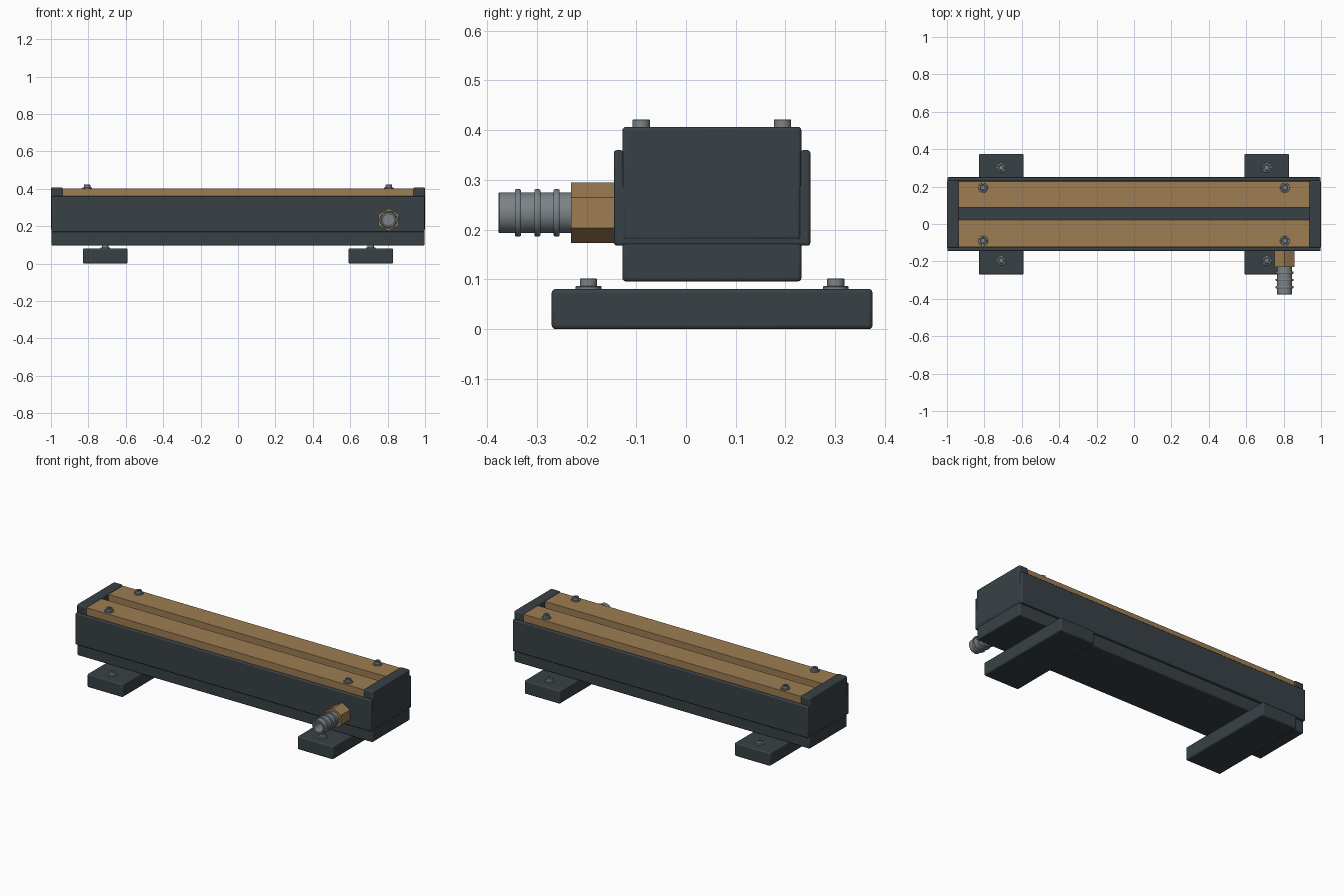
import bpy, bmesh
from math import pi, cos, sin
from mathutils import Matrix

if "Cube" in bpy.data.objects:
    bpy.data.objects.remove(bpy.data.objects["Cube"])


def material(name, color):
    m = bpy.data.materials.new(name)
    m.diffuse_color = (*color, 1)
    m.use_nodes = True
    m.node_tree.nodes["Principled BSDF"].inputs["Base Color"].default_value = m.diffuse_color
    return m


DARK = material("dark_coating", (0.04, 0.053, 0.06))
BRASS = material("brass", (0.34, 0.205, 0.085))
STEEL = material("steel", (0.2, 0.23, 0.25))


def finish(bm, name, mat, bevel=0.0, smooth=True):
    bmesh.ops.recalc_face_normals(bm, faces=bm.faces)
    me = bpy.data.meshes.new(name)
    bm.to_mesh(me)
    bm.free()
    ob = bpy.data.objects.new(name, me)
    bpy.context.collection.objects.link(ob)
    me.materials.append(mat)
    if bevel:
        b = ob.modifiers.new("edge_round", 'BEVEL')
        b.width, b.segments, b.limit_method = bevel, 3, 'ANGLE'
    if smooth:
        bpy.ops.object.select_all(action='DESELECT')
        ob.select_set(True)
        bpy.context.view_layer.objects.active = ob
        bpy.ops.object.shade_smooth_by_angle(angle=0.6)
    return ob


def box(name, x, y, z, mat=DARK, bevel=0.008):
    bm = bmesh.new()
    bmesh.ops.create_cube(bm, size=1)
    for v in bm.verts:
        v.co = [lo + (hi - lo) * (c + 0.5) for c, (lo, hi) in zip(v.co, (x, y, z))]
    return finish(bm, name, mat, bevel)


def extrude_x(name, profile, half, mat, bevel):
    bm = bmesh.new()
    face = bm.faces.new([bm.verts.new((-half, y, z)) for y, z in profile])
    out = bmesh.ops.extrude_face_region(bm, geom=[face])["geom"]
    bmesh.ops.translate(bm, vec=(2 * half, 0, 0),
                        verts=[g for g in out if isinstance(g, bmesh.types.BMVert)])
    return finish(bm, name, mat, bevel)


def lathe(name, profile, loc, mat, sides=32, rot=None, inner_hex=()):
    """Turn (radius, height) points about z; radius 0 closes with a centre point."""
    bm = bmesh.new()
    rings = []
    for i, (r, h) in enumerate(profile):
        if r == 0:
            rings.append([bm.verts.new((0, 0, h))] * sides)
            continue
        ring = []
        for k in range(sides):
            a = 2 * pi * k / sides
            # hexagonal socket radius
            f = cos(pi / 6) / cos((a % (pi / 3)) - pi / 6) if i in inner_hex else 1
            ring.append(bm.verts.new((r * f * cos(a), r * f * sin(a), h)))
        rings.append(ring)
    for p, q in zip(rings, rings[1:]):
        for k in range(sides):
            n = (k + 1) % sides
            bm.faces.new(list(dict.fromkeys((p[k], p[n], q[n], q[k]))))
    bm.transform(Matrix.Translation(loc) @ (rot or Matrix()))
    return finish(bm, name, mat)


# Main channel with a raised pocket for the brass bars
extrude_x("main_channel",
          [(-0.145, 0.168), (0.25, 0.168), (0.25, 0.36), (0.23, 0.36),
           (0.23, 0.29), (-0.126, 0.29), (-0.126, 0.36), (-0.145, 0.36)],
          0.998, DARK, 0.006)

# Base rail under the channel
box("base_rail", (-0.998, 0.998), (-0.128, 0.232), (0.096, 0.175), bevel=0.007)

# Two brass bars with the slot between
for tag, y in (("front", (-0.124, 0.023)), ("back", (0.088, 0.229))):
    box(tag + "_brass_bar", (-0.938, 0.938), y, (0.285, 0.401), BRASS, 0.002)

for s, side in ((-1, "left"), (1, "right")):
    # End caps and mounting feet
    box(side + "_end_cap", sorted((s * 0.937, s * 1.0)), (-0.128, 0.232), (0.178, 0.407))
    box(side + "_mounting_foot", sorted((s * 0.59, s * 0.83)), (-0.27, 0.375), (0, 0.081))

    # Socket head screws with washers
    for part, x, ys, z in (("bar", 0.807, (-0.09, 0.194), 0.4),
                           ("foot", 0.71, (-0.196, 0.301), 0.08)):
        for row, y in zip(("front", "back"), ys):
            loc = (s * x, y, z)
            lathe(f"{side}_{row}_{part}_washer",
                  [(0, -0.01), (0.026, -0.01), (0.026, 0.005), (0.0245, 0.0065), (0, 0.0065)],
                  loc, STEEL)
            lathe(f"{side}_{row}_{part}_screw",
                  [(0, 0), (0.0175, 0), (0.0175, 0.0205), (0.016, 0.022), (0.01, 0.022),
                   (0.01, 0.012), (0, 0.012)],
                  loc, STEEL, 24, inner_hex=(4, 5))

# Hose fitting pointing to the front: local z runs along -y
to_front = Matrix.Rotation(pi / 2, 4, 'X')
port = (0.805, -0.145, 0.234)
lathe("fitting_hex_nut", [(0, -0.01), (0.061, -0.01), (0.061, 0.086), (0, 0.086)],
      port, BRASS, 6, to_front @ Matrix.Rotation(pi / 6, 4, 'Z'))
lathe("fitting_hose_stem",
      [(0, 0.08), (0.041, 0.08), (0.041, 0.23), (0.039, 0.232), (0.03, 0.232),
       (0.03, 0.1), (0, 0.1)],
      port, STEEL, 40, to_front)
for i, d in enumerate((0.115, 0.154, 0.193)):
    lathe(f"fitting_barb_{i + 1}",
          [(0.038, d - 0.006), (0.046, d - 0.006), (0.048, d - 0.003), (0.048, d + 0.003),
           (0.046, d + 0.006), (0.038, d + 0.006)],
          port, STEEL, 40, to_front)
